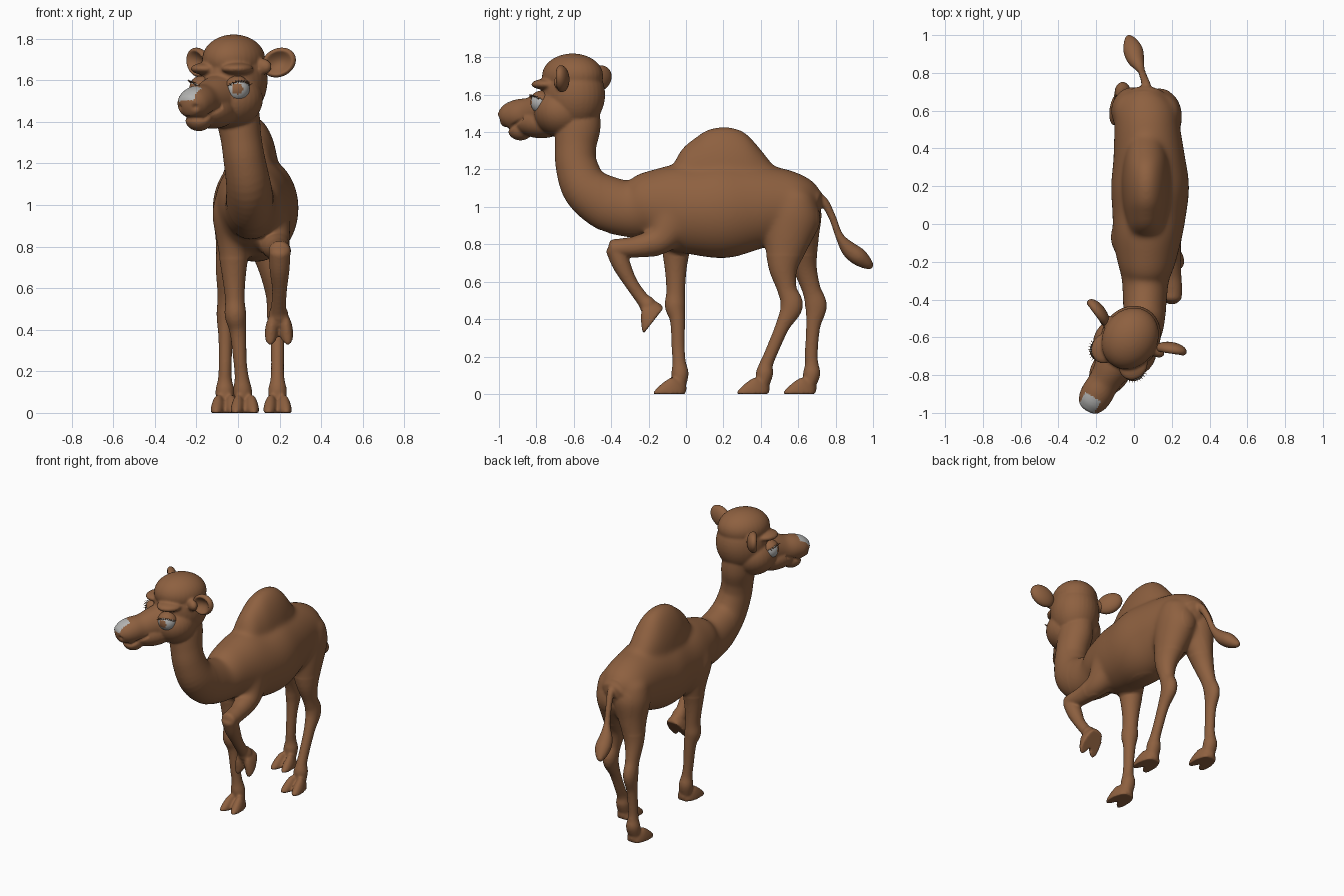
import bpy, bmesh, math
from mathutils import Matrix, Vector

if "Cube" in bpy.data.objects:
    bpy.data.objects.remove(bpy.data.objects["Cube"])

def material(name, rgb):
    m = bpy.data.materials.new(name)
    m.diffuse_color = (*rgb, 1)
    m.use_nodes = True
    m.node_tree.nodes["Principled BSDF"].inputs["Base Color"].default_value = m.diffuse_color
    return m

BROWN = material("camel brown", (0.27, 0.118, 0.051))
GREY = material("pale grey", (0.45, 0.45, 0.44))
IDENT = Matrix.Identity(4)
# the head is turned to the side: local -y is the way the muzzle points
HEAD = Matrix.Translation((-0.018, -0.602, 0)) @ Matrix.Rotation(math.radians(-31), 4, 'Z')

def finish(name, bm, mats=(BROWN,)):
    me = bpy.data.meshes.new(name)
    for f in bm.faces:
        f.smooth = True
    bm.to_mesh(me)
    bm.free()
    for m in mats:
        me.materials.append(m)
    ob = bpy.data.objects.new(name, me)
    bpy.context.collection.objects.link(ob)
    return ob

def spline(pts, sub=5):
    """Smooth curve through points of any dimension."""
    out = []
    for i in range(len(pts) - 1):
        p0, p1, p2, p3 = (pts[max(i - 1, 0)], pts[i], pts[i + 1], pts[min(i + 2, len(pts) - 1)])
        for k in range(sub):
            t = k / sub
            out.append([0.5 * (2 * b + (c - a) * t + (2 * a - 5 * b + 4 * c - d) * t * t
                               + (3 * b - a - 3 * c + d) * t ** 3)
                        for a, b, c, d in zip(p0, p1, p2, p3)])
    out.append(list(pts[-1]))
    return out

def tube(bm, pts, matrix=IDENT, seg=40):
    """Loft of ellipses: x, y, z, half width, half thickness; rounded ends."""
    s = spline(pts)
    rings = []
    for i, p in enumerate(s):
        t = Vector(s[min(i + 1, len(s) - 1)][:3]) - Vector(s[max(i - 1, 0)][:3])
        rings.append((Vector(p[:3]), t.normalized(), max(p[3], 0.004), max(p[4], 0.004)))
    def cap(ring, sign):
        c, t, a, b = ring
        return [(c + t * sign * 0.5 * min(a, b) * math.sin(q), t, a * math.cos(q), b * math.cos(q))
                for q in (0.5, 1.0, 1.4)]
    rings = cap(rings[0], -1)[::-1] + rings + cap(rings[-1], 1)
    loops = []
    for c, t, a, b in rings:
        side = Vector((1, 0, 0))
        side = (side - t * side.dot(t)).normalized()
        n = t.cross(side)
        loops.append([bm.verts.new(matrix @ (c + side * a * math.cos(q) + n * b * math.sin(q)))
                      for q in (2 * math.pi * k / seg for k in range(seg))])
    for l0, l1 in zip(loops, loops[1:]):
        for k in range(seg):
            j = (k + 1) % seg
            bm.faces.new((l0[k], l0[j], l1[j], l1[k]))
    bm.faces.new(loops[0][::-1])
    bm.faces.new(loops[-1])

def ball(bm, c, r, matrix=IDENT, seg=32):
    m = matrix @ Matrix.Translation(c) @ Matrix.Diagonal((*r, 1))
    return bmesh.ops.create_uvsphere(bm, u_segments=seg, v_segments=24, radius=1, matrix=m)['verts']

def foot(bm, pos, tilt=0):
    """Two splayed wedge-shaped toes and a heel with a flat sole."""
    verts = ball(bm, (0, 0.045, 0.03), (0.042, 0.043, 0.05))
    for s in (-1, 1):
        turn = Matrix.Rotation(s * math.radians(8), 4, 'Z')
        verts += ball(bm, (s * 0.032, -0.01, 0.005), (0.034, 0.086, 0.085), turn)
    for v in verts:
        v.co.z = max(v.co.z, 0) * min(1, max(0.35, 0.95 + 6 * v.co.y))
    m = Matrix.Translation(pos) @ Matrix.Rotation(math.radians(tilt), 4, 'X')
    bmesh.ops.transform(bm, matrix=m, verts=verts)

bm = bmesh.new()
# torso running on into the neck
tube(bm, [(.07, .655, .98, .12, .13), (.065, .60, 1.0, .165, .168), (.07, .50, 1.01, .175, .2),
          (.08, .35, 1.0, .19, .235), (.085, .20, .985, .207, .258), (.08, .05, .985, .195, .242),
          (.07, -.08, 1.0, .18, .228), (.065, -.20, 1.005, .155, .185), (.06, -.30, .99, .125, .152),
          (.057, -.42, 1.02, .116, .147), (.05, -.535, 1.10, .107, .127), (.03, -.585, 1.22, .1, .112),
          (.015, -.59, 1.32, .098, .11), (0, -.58, 1.42, .105, .122), (-.01, -.58, 1.5, .1, .12)])
# hump
tube(bm, [(.07, .46, 1.14, .08, .09), (.065, .39, 1.14, .105, .18), (.065, .31, 1.14, .122, .262),
          (.065, .21, 1.14, .13, .289), (.065, .10, 1.14, .122, .268), (.065, .02, 1.14, .105, .2),
          (.065, -.05, 1.13, .09, .1)])
# standing front leg
tube(bm, [(-.005, -.08, 1.04, .1, .11), (-.015, -.07, .95, .11, .12), (-.02, -.055, .82, .083, .087),
          (-.02, -.055, .68, .06, .06), (-.015, -.055, .55, .047, .05), (-.012, -.058, .47, .052, .055),
          (0, -.045, .39, .04, .04), (.01, -.042, .25, .032, .035), (.018, -.037, .17, .034, .036),
          (.022, -.032, .11, .045, .046), (.028, -.035, .05, .042, .036)])
foot(bm, (.033, -.085, 0))
# raised front leg, upper and lower halves
tube(bm, [(.13, -.06, 1.04, .1, .11), (.148, -.075, .93, .105, .125), (.172, -.14, .825, .08, .083),
          (.19, -.25, .79, .06, .06), (.2, -.34, .78, .055, .052), (.2, -.39, .777, .053, .05)])
tube(bm, [(.2, -.38, .775, .052, .05), (.2, -.345, .69, .048, .048), (.2, -.295, .595, .036, .036),
          (.195, -.235, .51, .036, .036), (.195, -.205, .475, .047, .046), (.195, -.19, .43, .042, .038)])
foot(bm, (.197, -.17, .395), 52)
# rear legs
tube(bm, [(.125, .59, 1.05, .115, .11), (.133, .57, .95, .122, .15), (.15, .54, .82, .1, .125),
          (.17, .52, .68, .067, .08), (.18, .54, .56, .045, .052), (.185, .565, .47, .046, .06),
          (.19, .515, .36, .034, .038), (.19, .455, .22, .031, .034), (.19, .43, .16, .034, .036),
          (.19, .42, .11, .045, .046), (.19, .41, .05, .042, .036)])
foot(bm, (.19, .36, 0))
tube(bm, [(.01, .59, 1.05, .115, .11), (-.003, .6, .95, .12, .125), (-.02, .615, .82, .09, .095),
          (-.045, .635, .68, .062, .065), (-.055, .67, .56, .043, .05), (-.06, .695, .47, .043, .058),
          (-.06, .68, .36, .034, .038), (-.062, .67, .22, .031, .034), (-.063, .672, .16, .034, .036),
          (-.063, .672, .11, .045, .046), (-.063, .66, .05, .042, .036)])
foot(bm, (-.063, .61, 0))
# tail with tuft
tube(bm, [(.07, .66, 1.06, .03, .03), (.065, .73, 1.035, .025, .025), (.05, .78, .95, .02, .02),
          (.035, .82, .845, .022, .022), (.01, .87, .775, .045, .042), (-.005, .92, .735, .052, .047),
          (-.02, .965, .70, .036, .034), (-.03, .99, .682, .018, .018)])
# skull, crown, cheeks, jaw and chin
for c, r in (((0, 0, 1.60), (.155, .175, .19)), ((0, -.005, 1.7), (.145, .17, .12)),
             ((0, -.06, 1.51), (.174, .155, .142)), ((0, -.2, 1.45), (.105, .15, .083)),
             ((0, -.33, 1.412), (.066, .068, .057))):
    ball(bm, c, r, HEAD)
# brows and ear roots
for s in (-1, 1):
    ball(bm, (s * .085, -.115, 1.655), (.075, .085, .03), HEAD)
    ball(bm, (s * .145, .01, 1.665), (.055, .032, .04), HEAD)
# muzzle
tube(bm, [(0, -.05, 1.53, .13, .12), (0, -.18, 1.51, .1, .108), (0, -.27, 1.495, .084, .09),
          (0, -.34, 1.492, .086, .084), (0, -.39, 1.485, .08, .075), (0, -.42, 1.478, .066, .06)], HEAD)
bmesh.ops.recalc_face_normals(bm, faces=bm.faces)
body = finish("body_with_legs_and_head", bm)

def apply_modifiers(ob):
    ev = ob.evaluated_get(bpy.context.evaluated_depsgraph_get())
    me = bpy.data.meshes.new_from_object(ev)
    ob.modifiers.clear()
    ob.data = me
    return me

# melt the parts into one smooth skin
mod = body.modifiers.new("skin", 'REMESH')
mod.mode, mod.voxel_size, mod.use_smooth_shade = 'VOXEL', 0.0075, True
mod = body.modifiers.new("soften", 'SMOOTH')
mod.factor, mod.iterations = 0.5, 6
skin = apply_modifiers(body)
# blend the trunk joints more strongly than the fine parts
trunk = body.vertex_groups.new(name="trunk")
trunk.add([v.index for v in skin.vertices
           if (v.co.z > .74 and -.46 < v.co.y < .70) and not (v.co.y < -.2 and v.co.z < .86)
           and not (v.co.y < -.38 and v.co.z > 1.3)], 1, 'REPLACE')
mod = body.modifiers.new("blend", 'SMOOTH')
mod.vertex_group, mod.factor, mod.iterations = "trunk", 0.5, 70
skin = apply_modifiers(body)
skin.materials.clear()
for m in (BROWN, GREY):
    skin.materials.append(m)

# press in the mouth line and nostrils, then paint the nose patch
to_head = HEAD.inverted()
moves = []
for v in skin.vertices:
    p = to_head @ v.co
    f = -p.y
    if f > 0.26 and 1.3 < p.z < 1.62:
        lip = 1.415 + max(0, 0.37 - f) * 0.55
        d = 0.009 * math.exp(-((p.z - lip) / 0.009) ** 2)
        if f > 0.38:
            d += 0.012 * math.exp(-((abs(p.x) - 0.045) ** 2 + (p.z - 1.47) ** 2) / 0.013 ** 2)
        moves.append((v.index, v.co - v.normal * d))
for i, co in moves:
    skin.vertices[i].co = co
for f in skin.polygons:
    f.use_smooth = True
    p = to_head @ f.center
    f.material_index = int(p.y < -0.37 and -0.055 < p.x < 0.04 and p.z > 1.5
                           and f.normal.z > 0.1)

for s, side in ((1, "left"), (-1, "right")):
    place = HEAD @ Matrix.Diagonal((s, 1, 1, 1))
    def put(name, bm, mats=(BROWN,)):
        bmesh.ops.transform(bm, matrix=place, verts=bm.verts)
        if s < 0:
            bmesh.ops.reverse_faces(bm, faces=bm.faces)
        return finish(side + name, bm, mats)
    # cupped ear
    bm = bmesh.new()
    for v in ball(bm, (0, 0, 0), (1, 1, 1), seg=40):
        r = min(1, math.hypot(v.co.x, v.co.z))
        if v.co.y < 0:
            v.co.y = -0.55 * math.sqrt(1 - r ** 6) + 0.85 * max(0, 1 - (r / 0.8) ** 2)
    m = (Matrix.Translation((.217, .04 + .015 * s, 1.685)) @ Matrix.Rotation(math.radians(22), 4, 'Z')
         @ Matrix.Rotation(math.radians(-25), 4, 'Y') @ Matrix.Diagonal((.086, .042, .068, 1)))
    bmesh.ops.transform(bm, matrix=m, verts=bm.verts)
    put("_ear", bm)
    # eyeball with iris
    eye = Vector((.1, -.138, 1.558))
    gaze = Vector((.5, -.86, 0))
    bm = bmesh.new()
    ball(bm, eye, (.06, .06, .06), seg=48)
    for f in bm.faces:
        f.material_index = int((f.calc_center_median() - eye).normalized().dot(gaze) > 0.89)
    put("_eye", bm, (GREY, BROWN))
    # upper and lower eyelids around an almond opening
    bm = bmesh.new()
    ball(bm, eye, (.0635, .0635, .0635), seg=64)
    across = Vector((.62, .78, 0))
    gone = []
    for v in bm.verts:
        d = v.co - eye
        w = math.sqrt(max(0, 1 - (d.dot(across) / .062) ** 2))
        if -.048 * w < d.z < .034 * w:
            gone.append(v)
    bmesh.ops.delete(bm, geom=gone, context='VERTS')
    lid = put("_eyelids", bm).modifiers.new("thickness", 'SOLIDIFY')
    lid.thickness = 0.005
    # eyelashes
    bm = bmesh.new()
    for k in range(9):
        q = math.radians(-39 + (k - 4) * 13)
        out = Vector((math.cos(q), math.sin(q), 0.66 - 0.02 * (k - 4) ** 2)).normalized()
        m = Matrix.Translation(eye + out * 0.069) @ out.to_track_quat('Z', 'Y').to_matrix().to_4x4()
        bmesh.ops.create_cone(bm, cap_ends=True, segments=6, radius1=.003, radius2=.001,
                              depth=.022, matrix=m)
    put("_eyelashes", bm)
